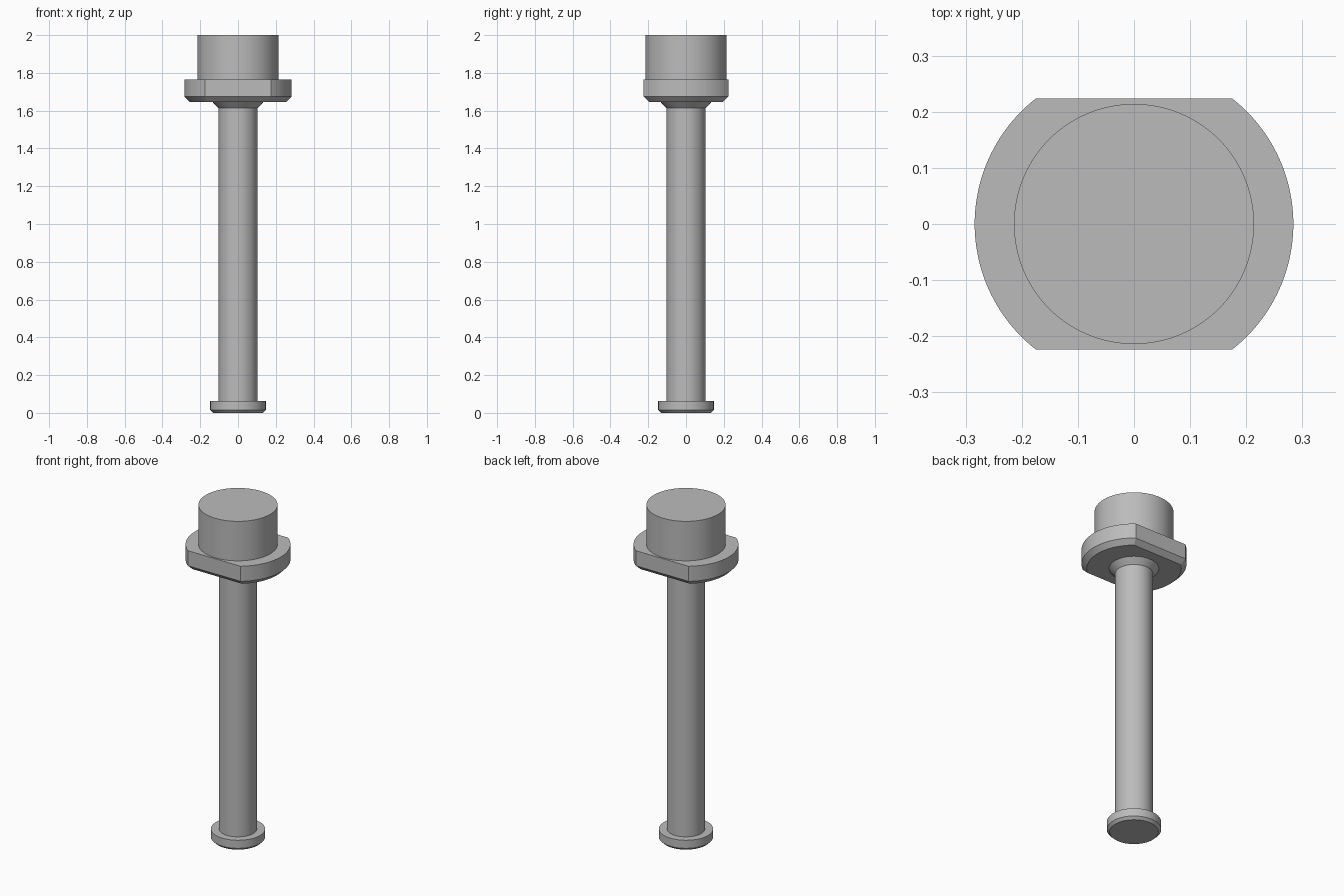
import bpy
import bmesh
from math import asin, cos, sin, pi, radians

cube = bpy.data.objects.get("Cube")
if cube:
    bpy.data.objects.remove(cube)

STEPS = 96

steel = bpy.data.materials.new("plain grey steel")
steel.use_nodes = True
grey = (0.5, 0.5, 0.5, 1)
steel.diffuse_color = grey
steel.node_tree.nodes["Principled BSDF"].inputs["Base Color"].default_value = grey


def circle(radius):
    return [(radius * cos(2 * pi * i / STEPS), radius * sin(2 * pi * i / STEPS))
            for i in range(STEPS)]


def flatted_circle(radius, flat):
    """Circle cut by two straight sides at y = +flat and y = -flat."""
    half = asin(flat / radius)
    n = STEPS // 2
    arc = [-half + 2 * half * i / n for i in range(n + 1)]
    angles = arc + [a + pi for a in arc]
    return [(radius * cos(a), radius * sin(a)) for a in angles]


def loft(name, sections):
    """Skin matching outlines stacked as (z, outline) and cap both ends."""
    bm = bmesh.new()
    rings = [[bm.verts.new((x, y, z)) for x, y in outline] for z, outline in sections]
    for low, high in zip(rings, rings[1:]):
        for i in range(len(low)):
            j = (i + 1) % len(low)
            bm.faces.new((low[i], low[j], high[j], high[i]))
    bm.faces.new(rings[0][::-1])
    bm.faces.new(rings[-1])
    mesh = bpy.data.meshes.new(name)
    bm.to_mesh(mesh)
    bm.free()
    mesh.materials.append(steel)
    obj = bpy.data.objects.new(name, mesh)
    bpy.context.collection.objects.link(obj)
    bpy.ops.object.select_all(action='DESELECT')
    obj.select_set(True)
    bpy.context.view_layer.objects.active = obj
    bpy.ops.object.shade_smooth_by_angle(angle=radians(25))
    return obj


# Foot disc with a chamfered lower edge
loft("foot_disc", [(0, circle(0.132)), (0.015, circle(0.147)), (0.063, circle(0.147))])

# Long shaft flaring into the flange
loft("shaft", [(0.063, circle(0.103)), (1.613, circle(0.103)), (1.646, circle(0.135))])

# Two-flat flange with a chamfer around its underside
CHAMFER = 0.028
loft("flange", [(1.646, flatted_circle(0.284 - CHAMFER, 0.224 - CHAMFER)),
                (1.646 + CHAMFER, flatted_circle(0.284, 0.224)),
                (1.764, flatted_circle(0.284, 0.224))])

# Cylindrical head
loft("head", [(1.764, circle(0.214)), (2.0, circle(0.214))])
